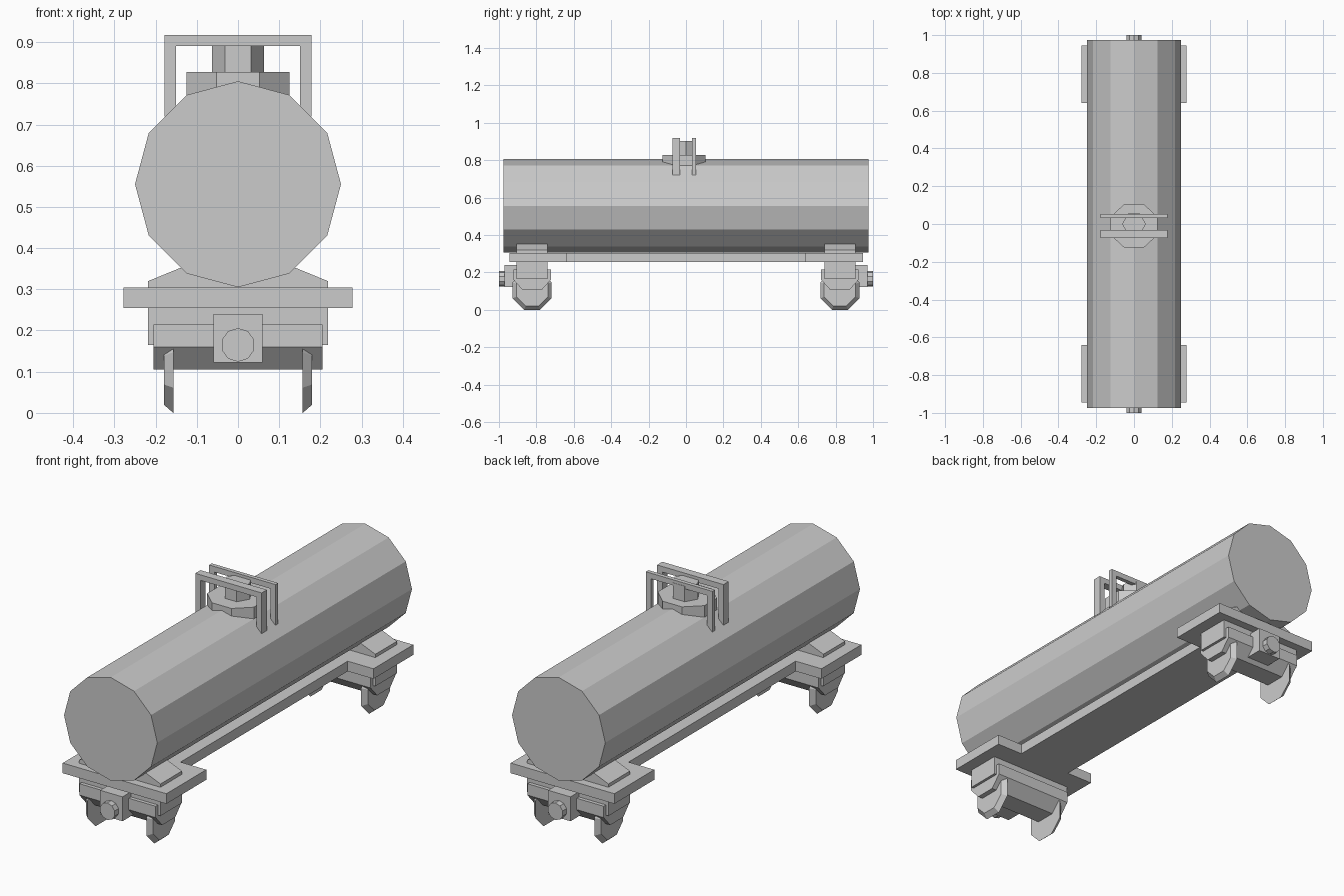
import bpy, bmesh
from math import cos, sin, pi

if "Cube" in bpy.data.objects:
    bpy.data.objects.remove(bpy.data.objects["Cube"])


def prism(name, pts, axis, a, b, centre=(0, 0), taper=1.0):
    """Extrude a 2D outline along an axis from a to b; the end at b is scaled by taper."""
    place = {'X': lambda u, v, w: (w, u, v),
             'Y': lambda u, v, w: (u, w, v),
             'Z': lambda u, v, w: (u, v, w)}[axis]
    cu, cv = centre
    bm = bmesh.new()
    start = [bm.verts.new(place(cu + u, cv + v, a)) for u, v in pts]
    end = [bm.verts.new(place(cu + u * taper, cv + v * taper, b)) for u, v in pts]
    n = len(pts)
    bm.faces.new(start)
    bm.faces.new(end[::-1])
    for i in range(n):
        j = (i + 1) % n
        bm.faces.new((start[i], end[i], end[j], start[j]))
    bmesh.ops.recalc_face_normals(bm, faces=bm.faces)
    mesh = bpy.data.meshes.new(name)
    bm.to_mesh(mesh)
    bm.free()
    obj = bpy.data.objects.new(name, mesh)
    bpy.context.collection.objects.link(obj)
    return obj


def ngon(n, ru, rv=None, offset=0.0):
    rv = ru if rv is None else rv
    return [(ru * cos(2 * pi * i / n + offset), rv * sin(2 * pi * i / n + offset))
            for i in range(n)]


def rect(u0, u1, v0, v1):
    return [(u0, v0), (u1, v0), (u1, v1), (u0, v1)]


APO = 1 / cos(pi / 8)   # octagon apothem to radius
BOGIE_Y = 0.8225

# Tank barrel
prism("tank", ngon(12, 0.25), 'Y', -0.975, 0.975, (0, 0.555))

# Chassis plate: narrow spine with wide ends
half = [(0.278, -0.945), (0.278, -0.64), (0.14, -0.64),
        (0.14, 0.64), (0.278, 0.64), (0.278, 0.945)]
prism("chassis_plate", half + [(-x, y) for x, y in reversed(half)], 'Z', 0.255, 0.304)

# Running gear and buffers at both ends
for s, end in ((-1, "front"), (1, "back")):
    y = s * BOGIE_Y
    # Saddle holding the tank
    prism(end + "_saddle",
          [(-0.218, 0.165), (0.218, 0.165), (0.218, 0.32), (0.14, 0.352), (-0.14, 0.352), (-0.218, 0.32)],
          'Y', y - 0.0825, y + 0.0825)
    # Chamfered axle beam
    prism(end + "_axle_beam",
          [(-0.1, 0.215), (-0.1, 0.16), (-0.05, 0.105), (0.05, 0.105), (0.1, 0.16), (0.1, 0.215)],
          'X', -0.205, 0.205, (y, 0))
    # Tapered octagonal wheels
    for sx, side in ((-1, "left"), (1, "right")):
        prism(f"{end}_{side}_wheel", ngon(8, 0.104 * APO, offset=pi / 8),
              'X', sx * 0.157, sx * 0.18, (y, 0.104), taper=0.81)
    # Coupling block and round coupler
    prism(end + "_coupling_block", rect(-0.06, 0.06, 0.122, 0.24), 'Y', s * 0.85, s * 0.97)
    prism(end + "_coupler", ngon(10, 0.041, offset=pi / 2), 'Y', s * 0.96, s * 1.0, (0, 0.165))

# Filling hatch and cap
prism("hatch", ngon(8, 0.125 * APO, 0.115 * APO, pi / 8), 'Z', 0.74, 0.828, (0, -0.01))
prism("hatch_cap", ngon(6, 0.063), 'Z', 0.82, 0.903)

# Hand rails either side of the hatch
rail = [(-0.178, 0.72), (-0.178, 0.917), (0.178, 0.917), (0.178, 0.72),
        (0.15, 0.72), (0.15, 0.89), (-0.15, 0.89), (-0.15, 0.72)]
prism("front_hand_rail", rail, 'Y', -0.073, -0.033)
prism("back_hand_rail", rail, 'Y', 0.033, 0.053)
